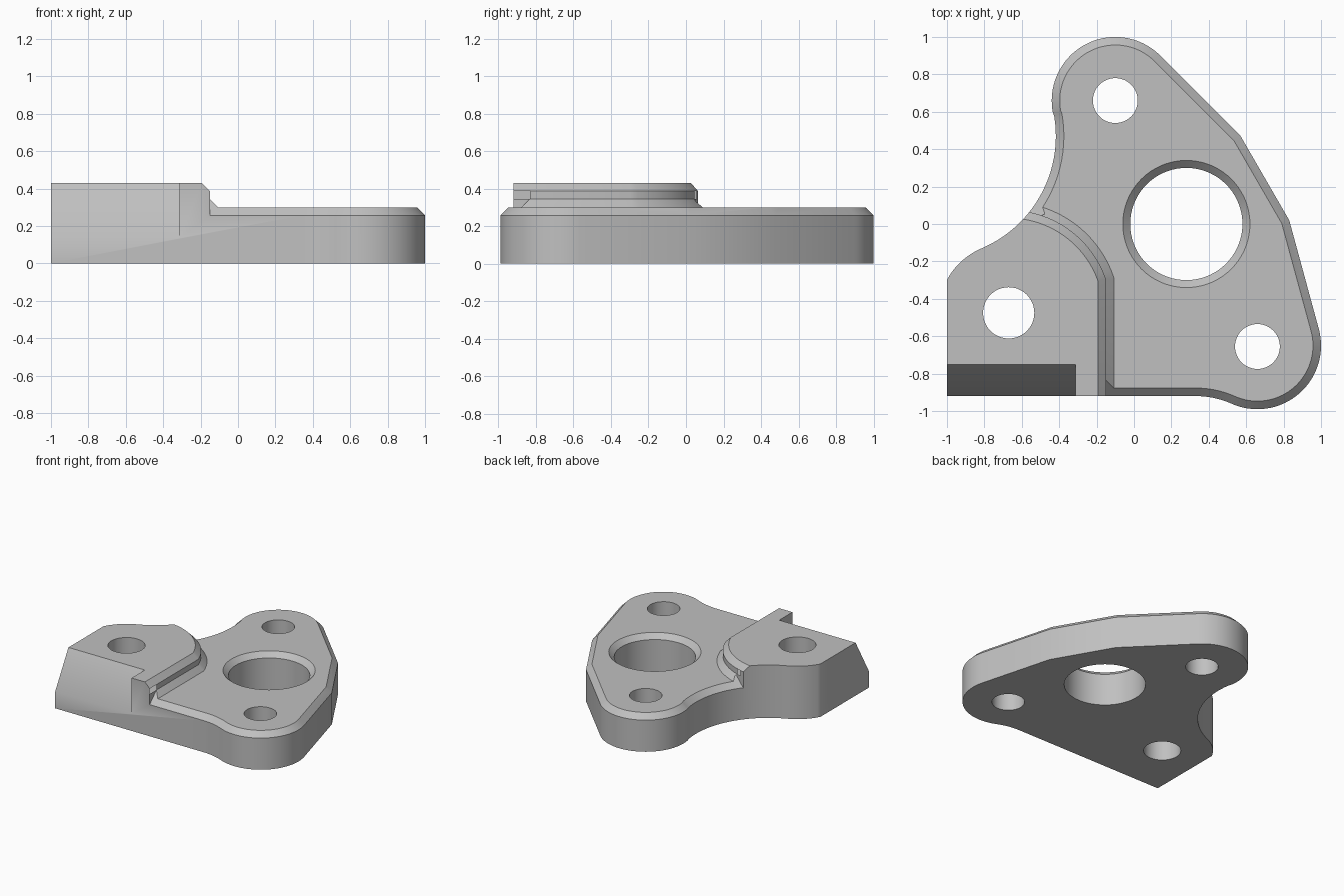
import bpy, bmesh
from math import sin, cos, acos, pi, radians
from mathutils import Vector

old = bpy.data.objects.get("Cube")
if old:
    bpy.data.objects.remove(old)

grey = bpy.data.materials.new("machined grey")
grey.use_nodes = True
grey.diffuse_color = (0.53, 0.53, 0.53, 1)
grey.node_tree.nodes["Principled BSDF"].inputs["Base Color"].default_value = grey.diffuse_color

CH = 0.043                        # common chamfer size
TOP, LOW = 0.43, 0.3              # pad and plate heights
PAD_HOLE = Vector((-0.67, -0.475))


def arc(cx, cy, r, a, b, n, inner=False):
    """Arc points in degrees; inner leaves out both ends."""
    s = 0.5 if inner else 0
    steps = n if inner else n + 1
    return [(cx + r * cos(radians(a + (b - a) * (i + s) / n)),
             cy + r * sin(radians(a + (b - a) * (i + s) / n))) for i in range(steps)]


def offset(ring, d):
    """Move a counter-clockwise ring inward by d with mitred corners."""
    out = []
    for i, p in enumerate(ring):
        p, a, b = Vector(p), Vector(ring[i - 1]), Vector(ring[(i + 1) % len(ring)])
        e, f = (p - a).normalized(), (b - p).normalized()
        n1, n2 = Vector((-e.y, e.x)), Vector((-f.y, f.x))
        m = n1 + n2
        out.append(tuple(p + m * (d * 2 / m.length_squared)))
    return out


def loft(name, layers, closed=False):
    """Skin (ring, z) layers; closed joins the last layer to the first."""
    bm = bmesh.new()
    rows = [[bm.verts.new((x, y, z)) for x, y in ring] for ring, z in layers]
    n = len(rows[0])
    pairs = list(zip(rows, rows[1:]))
    if closed:
        pairs.append((rows[-1], rows[0]))
    else:
        bm.faces.new(rows[0][::-1])
        bm.faces.new(rows[-1])
    for lo, hi in pairs:
        for i in range(n):
            j = (i + 1) % n
            bm.faces.new((lo[i], lo[j], hi[j], hi[i]))
    bmesh.ops.recalc_face_normals(bm, faces=bm.faces)
    me = bpy.data.meshes.new(name)
    bm.to_mesh(me)
    bm.free()
    ob = bpy.data.objects.new(name, me)
    bpy.context.collection.objects.link(ob)
    return ob


def combine(ob, tool, op):
    """Apply a boolean and discard the tool."""
    tool.hide_render = True
    mod = ob.modifiers.new(op, 'BOOLEAN')
    mod.operation, mod.solver, mod.object = op, 'EXACT', tool
    bpy.context.view_layer.objects.active = ob
    bpy.ops.object.modifier_apply(modifier=mod.name)
    bpy.data.objects.remove(tool)


def pad_ring(off):
    """Boundary of the raised pad, grown by off."""
    r, edge = 0.55 + off, -0.15 + off
    start = acos((edge - PAD_HOLE.x) / r) * 180 / pi
    ring = arc(PAD_HOLE.x, PAD_HOLE.y, r, start, 180, 40)
    return ring + [(PAD_HOLE.x - r, -3 - off), (edge, -3 - off)]


# Plate outline
outline = [(-1, -0.92)]
outline += arc(0.33, -1.393, 0.473, 90, 66.1, 8, True)
outline += arc(0.66, -0.65, 0.34, 246.1, 375, 36)
outline += [(0.83, 0.02), (0.57, 0.47)]
outline += arc(-0.10, 0.66, 0.34, 45, 191, 40)
outline += arc(-1.07, 0.47, 0.652, 11, -67, 24, True)
outline += arc(-0.67, -0.475, 0.374, 113, 151.9, 12)

bracket = loft("bracket", [(outline, 0), (outline, 0.6)])

# Outer chamfer, kept off the raised pad
edge_cut = loft("edge_cutter", [
    (offset(outline, -0.05), LOW - CH - 0.05), (offset(outline, 0.09), LOW - CH + 0.09),
    (offset(outline, 0.09), 0.7), (offset(outline, -0.05), 0.7)], closed=True)
pad_keep = loft("pad_keeper", [(pad_ring(0), -0.5), (pad_ring(0), 0.9)])
combine(edge_cut, pad_keep, 'DIFFERENCE')
combine(bracket, edge_cut, 'DIFFERENCE')

# Raised pad with sloped foot and chamfered rim
step = loft("step_shape", [
    (pad_ring(3), -1), (pad_ring(3), LOW), (pad_ring(CH), LOW), (pad_ring(0), LOW + CH),
    (pad_ring(0), TOP - CH), (pad_ring(-CH), TOP)])
combine(bracket, step, 'INTERSECT')

# Sloped cut at the front of the pad
wedge = loft("slope_cutter", [
    ([(-1.3, -1.3), (-0.313, -1.3), (-0.313, -1.02), (-1.3, -1.02)], -0.037),
    ([(-1.3, -1.3), (-0.313, -1.3), (-0.313, -0.65), (-1.3, -0.65)], 0.603)])
combine(bracket, wedge, 'DIFFERENCE')

# Bolt holes
for x, y, r in ((-0.10, 0.66, 0.12), (0.66, -0.655, 0.12), (*PAD_HOLE, 0.137)):
    ring = arc(x, y, r, 0, 360, 48)[:-1]
    combine(bracket, loft("hole_cutter", [(ring, -0.2), (ring, 0.8)]), 'DIFFERENCE')

# Main bore with chamfered mouth
bore = [(arc(0.28, 0, r, 0, 360, 72)[:-1], z)
        for r, z in ((0.3, -0.2), (0.3, LOW - 0.04), (0.4, LOW + 0.06))]
combine(bracket, loft("bore_cutter", bore), 'DIFFERENCE')

# Finish
bracket.data.materials.clear()
bracket.data.materials.append(grey)
for f in bracket.data.polygons:
    f.material_index = 0
bpy.ops.object.select_all(action='DESELECT')
bracket.select_set(True)
bpy.context.view_layer.objects.active = bracket
bpy.ops.object.shade_smooth_by_angle(angle=radians(32))
